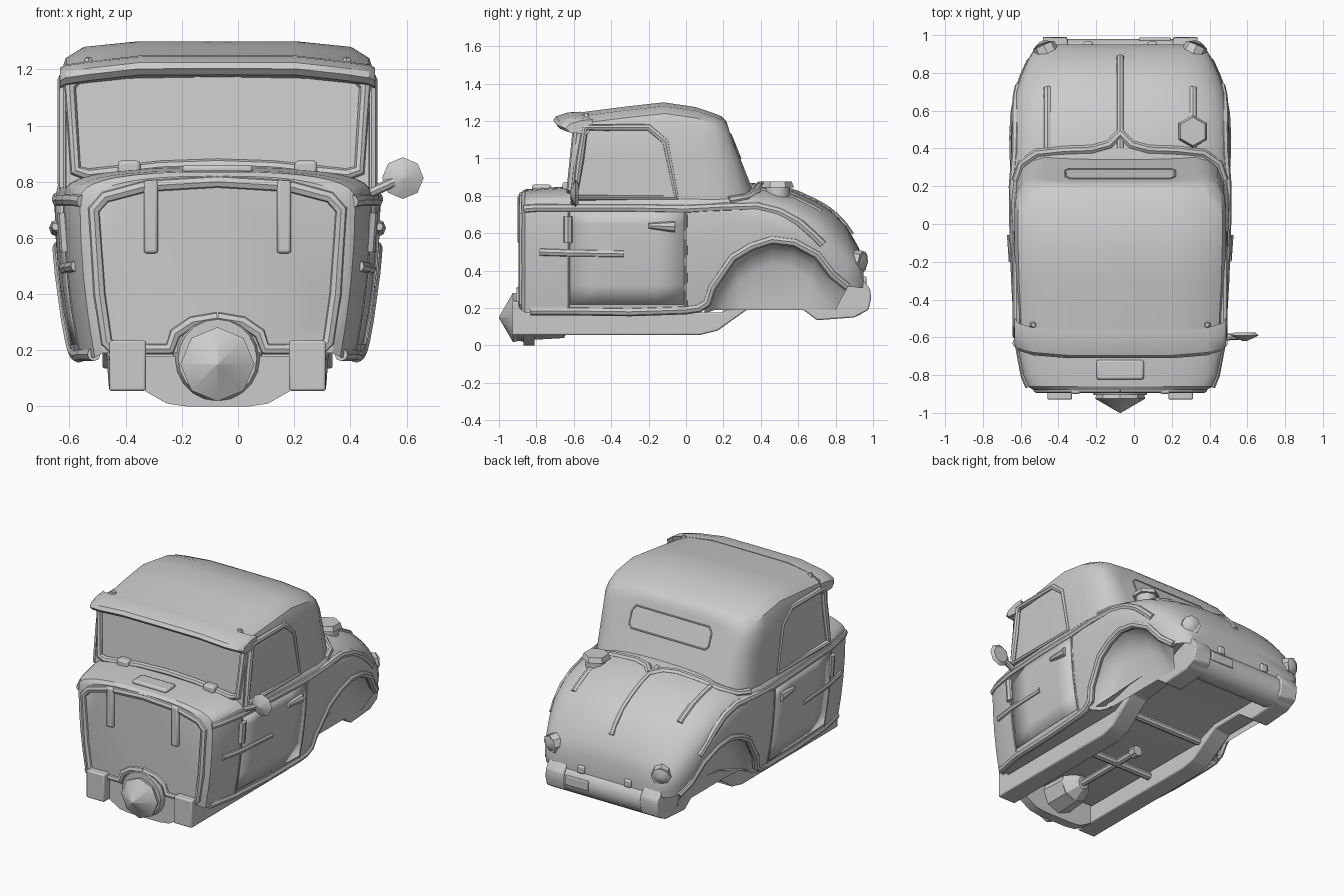
import bpy, bmesh, math
from mathutils import Vector

if "Cube" in bpy.data.objects:
    bpy.data.objects.remove(bpy.data.objects["Cube"])

CX = -0.073  # body centre line (the lone mirror offsets the bounds)


def finish(name, me, mirror=True, solid=0, bevel=0):
    bm = bmesh.new()
    bm.from_mesh(me)
    bmesh.ops.recalc_face_normals(bm, faces=bm.faces)
    bm.to_mesh(me)
    bm.free()
    ob = bpy.data.objects.new(name, me)
    bpy.context.collection.objects.link(ob)
    ob.location.x = CX
    if bevel:
        m = ob.modifiers.new("Bevel", 'BEVEL')
        m.width, m.segments = bevel, 2
    if solid:
        ob.modifiers.new("Solidify", 'SOLIDIFY').thickness = solid
    if mirror:
        m = ob.modifiers.new("Mirror", 'MIRROR')
        m.use_clip = True
    return ob


def build(name, verts, faces, **kw):
    me = bpy.data.meshes.new(name)
    me.from_pydata(verts, [], faces)
    return finish(name, me, **kw)


def loft(name, rows, cap0=None, cap1=None, **kw):
    n = len(rows[0])
    verts = [p for r in rows for p in r]
    faces = [(i*n+j, i*n+j+1, (i+1)*n+j+1, (i+1)*n+j)
             for i in range(len(rows)-1) for j in range(n-1)]
    for cap, base in ((cap0, 0), (cap1, (len(rows)-1)*n)):
        if cap:
            verts.append(cap)
            faces.append([base+j for j in range(n)] + [len(verts)-1])
    return build(name, verts, faces, **kw)


def prism(name, pts, x0, x1, shift=lambda y: 0, **kw):
    n = len(pts)
    verts = [(x+shift(y), y, z) for x in (x0, x1) for y, z in pts]
    faces = [list(range(n)), list(range(2*n-1, n-1, -1))]
    faces += [(j, (j+1) % n, n+(j+1) % n, n+j) for j in range(n)]
    return build(name, verts, faces, **kw)


def box(name, c, s, **kw):
    pts = [(c[1]+a*s[1]/2, c[2]+b*s[2]/2) for a, b in ((-1, -1), (1, -1), (1, 1), (-1, 1))]
    return prism(name, pts, c[0]-s[0]/2, c[0]+s[0]/2, **kw)


def cyl(name, p, q, r1, r2=None, sides=12, **kw):
    p, q = Vector(p), Vector(q)
    d = q-p
    bm = bmesh.new()
    bmesh.ops.create_cone(bm, cap_ends=True, segments=sides, radius1=r1,
                          radius2=r1 if r2 is None else r2, depth=d.length)
    bmesh.ops.rotate(bm, verts=bm.verts, matrix=d.to_track_quat('Z', 'Y').to_matrix())
    bmesh.ops.translate(bm, verts=bm.verts, vec=(p+q)/2)
    me = bpy.data.meshes.new(name)
    bm.to_mesh(me)
    bm.free()
    return finish(name, me, **kw)


def tube(name, pts, r, cyclic=False, **kw):
    cu = bpy.data.curves.new(name, 'CURVE')
    cu.dimensions, cu.fill_mode, cu.use_fill_caps = '3D', 'FULL', True
    cu.bevel_depth, cu.bevel_resolution = r, 2
    sp = cu.splines.new('POLY')
    sp.points.add(len(pts)-1)
    for a, b in zip(sp.points, pts):
        a.co = (*b, 1)
    sp.use_cyclic_u = cyclic
    tmp = bpy.data.objects.new("tmp", cu)
    me = bpy.data.meshes.new_from_object(tmp)
    bpy.data.objects.remove(tmp)
    return finish(name, me, **kw)


# Body stations: y, half width, top z, shoulder z, lower edge z (follows wheel arch)
ST = [(-.88, .455, .82, .70, .19), (-.86, .49, .835, .73, .175), (-.80, .515, .84, .745, .17),
      (-.64, .545, .85, .75, .17), (-.3, .565, .86, .75, .165), (0, .575, .86, .74, .18),
      (.10, .58, .86, .73, .19), (.14, .58, .865, .72, .31), (.25, .58, .87, .70, .47),
      (.35, .58, .87, .68, .53), (.46, .58, .855, .65, .565), (.58, .575, .825, .61, .55),
      (.70, .56, .77, .55, .485), (.78, .543, .72, .47, .38), (.86, .515, .635, .40, .315),
      (.92, .48, .53, .38, .31), (.95, .43, .45, .36, .31)]
N = 2.7


def at(y):
    for a, b in zip(ST, ST[1:]):
        if y <= b[0]:
            t = max(0, (y-a[0])/(b[0]-a[0]))
            return [u+(v-u)*t for u, v in zip(a, b)]
    return ST[-1]


def side_x(y, z):
    _, w, zt, zs, _ = at(y)
    low = 1-.11*(max(0, .74-min(z, zs))/.57)**2
    if z > zs:
        return w*low*max(0, 1-min(1, (z-zs)/(zt-zs))**N)**(1/N)
    return w*low


def top_z(x, y):
    _, w, zt, zs, _ = at(y)
    w = side_x(y, zs)
    return zs+(zt-zs)*max(0, 1-min(1, abs(x)/w)**N)**(1/N)


def on_side(pts, out=0):
    return [(side_x(y, z)+out, y, z) for y, z in pts]


def section(s):
    y, w, zt, zs, zb = s
    row = [(side_x(y, zb+(zs-zb)*i/4), y, zb+(zs-zb)*i/4) for i in range(4)]
    w = side_x(y, zs)
    for i in range(10):
        t = math.pi/2*i/9
        row.append((w*max(0, math.cos(t))**(2/N) if i < 9 else 0, y, zs+(zt-zs)*math.sin(t)**(2/N)))
    return row


loft("lower_body", [section(s) for s in ST], (0, -.88, .19), (0, .95, .31))

# Cab: base y, top y, half width, top z
rows = []
for yb, yt, w, zt in ((-.62, -.575, .54, 1.245), (-.3, -.3, .555, 1.28), (-.05, -.12, .56, 1.30),
                      (.13, .05, .56, 1.275), (.22, .14, .55, 1.245), (.31, .19, .515, 1.225),
                      (.36, .215, .46, 1.20), (.385, .225, .40, 1.165)):
    prof = ((w, .76), (w, 1.0), (w, zt-.12), (w*.965, zt-.06), (w*.85, zt-.02), (w*.5, zt), (0, zt))
    rows.append([(x, yb+(yt-yb)*(z-.76)/(zt-.76), z) for x, z in prof])
loft("cab_and_roof", rows, (0, -.62, .76), (0, .385, .76))

# Visor above the windscreen
visor = ((-.565, 1.247), (-.63, 1.243), (-.695, 1.222), (-.71, 1.20), (-.69, 1.178), (-.59, 1.17), (-.565, 1.247))
loft("sun_visor", [[(x, y+dy, z+dz) for y, z in visor] for x, dy, dz in
                   ((0, 0, .003), (.28, 0, .002), (.46, .015, -.018), (.54, .04, -.03), (.56, .07, -.04))],
     None, (.56, -.53, 1.17))

# Window frames
tube("windscreen_frame", [(x, -.622+(z-.78)*.1, z) for x, z in
     ((0, .86), (.2, .853), (.46, .825), (.505, .84), (.525, 1.14), (.49, 1.18), (.3, 1.19), (0, 1.195))], .022)
tube("side_window_frame", [(.548, y, z) for y, z in
     ((-.595, .79), (-.565, 1.0), (-.54, 1.165), (-.2, 1.165), (-.11, 1.09), (-.05, .79))], .021, cyclic=True)
rw = [(.27, 1.0), (.29, 1.02), (.29, 1.10), (.265, 1.13)]
rw = rw + [(-x, z) for x, z in rw[::-1]]
rear_y = lambda z: .385-.16*(z-.76)/.405+.001
build("rear_window", [(x, rear_y(z), z) for x, z in rw], [list(range(8))], mirror=False)
tube("rear_window_rim", [(x, rear_y(z), z) for x, z in rw], .005, cyclic=True, mirror=False)

# Doors and side trim
loft("door_panel", [on_side([(y, z) for z in (.22, .32, .42, .54, .65, .715)], .004)
                    for y in (-.62, -.46, -.3, -.15, -.01)], solid=.01)
tube("belt_moulding", on_side([(-.86, .73), (-.8, .735), (-.64, .735), (-.3, .735), (0, .73), (.2, .74),
     (.38, .745), (.5, .715), (.6, .66), (.68, .59), (.73, .54)], -.011), .024)
arch = [(s[0], s[4]) for s in ST[6:15]]
tube("sill_and_arch_trim", on_side([(-.83, .185), (-.64, .185), (-.3, .18), (0, .19), (.07, .2), (.115, .23)]
                                   + arch[1:], -.01), .024)
for y in (-.63, 0):
    tube("door_seam", on_side([(y, z) for z in (.2, .35, .5, .65, .75)], -.003), .008)
cyl("door_hinge", (.535, -.63, .55), (.545, -.63, .69), .026, sides=8)
cyl("door_handle", (.568, -.06, .635), (.576, -.2, .64), .032, .014, sides=8)
tube("side_spear", on_side([(-.78, .5), (-.7, .497), (-.62, .495), (-.5, .493), (-.33, .49)], -.008), .022)

# Recessed rear wheel wells
loft("wheel_well", [[(side_x(y, z), y, z), (min(.51, side_x(y, z)-.01), y, z-.015),
                     (.45, .47+(y-.47)*.93, max(.18, z-.06)), (.42, .47+(y-.47)*.85, max(.19, z-.13)),
                     (.41, .47+(y-.47)*.8, .19)] for y, z in arch])

# Chassis
rail = [(-.93, .235), (-.86, .235), (-.85, .175), (.19, .175), (.36, .25), (.7, .26), (.82, .325), (.94, .36),
        (.985, .30), (.99, .25), (.975, .19), (.9, .15), (.7, .135), (.58, .225), (.36, .215), (.17, .08),
        (.07, .055), (-.93, .055)]
prism("chassis_rail", rail, .255, .385, shift=lambda y: .025*min(1, max(0, (y-.1)/.5)), bevel=.008)
cyl("rear_roll", (-.40, .88, .25), (.40, .88, .25), .1, sides=24, mirror=False)
loft("floor_pan", [[(0, y, z), (x, y, z)] for x, y, z in
                   ((.41, -.86, .19), (.47, -.6, .19), (.49, .1, .19), (.42, .36, .27), (.41, .6, .29), (.39, .93, .32))])
for y, z in ((-.25, .14), (.22, .18)):
    cyl("crossmember", (-.3, y, z), (.3, y, z), .025, sides=8, mirror=False)
belly = [(-.34, .18), (-.31, .09), (-.25, .05), (-.18, .01), (-.11, 0)]
pts = belly + [(-x, z) for x, z in belly[::-1]]
build("front_crossmember", [(x, y, z) for y in (-.87, -.81) for x, z in pts],
      [list(range(10)), list(range(19, 9, -1))] + [(j, (j+1) % 10, 10+(j+1) % 10, 10+j) for j in range(10)],
      mirror=False)
cyl("gear_housing", (0, -.82, .15), (0, -.65, .15), .12, .11, sides=8, mirror=False)
cyl("gear_housing_neck", (0, -.65, .15), (0, -.57, .14), .11, .04, sides=8, mirror=False)
cyl("drive_shaft", (0, -.6, .14), (0, -.08, .14), .022, sides=8, mirror=False)
cyl("shaft_joint", (0, -.1, .14), (0, -.05, .14), .035, sides=8, mirror=False)

# Nose: backing dome, faceted cone, face trim and ribs
cyl("nose_backing", (0, -.84, .17), (0, -.905, .17), .16, .14, sides=20, mirror=False)
cyl("nose_base", (0, -.89, .15), (0, -.925, .15), .125, .132, sides=8, mirror=False)
cyl("nose_cone", (0, -.925, .15), (0, -1.0, .15), .132, .003, sides=8, mirror=False)
tube("front_face_trim", [(x, -.872, z) for x, z in ((0, .80), (.25, .785), (.40, .745), (.44, .70), (.42, .4),
     (.395, .23), (.37, .205), (.17, .205), (.15, .26), (.09, .30), (0, .315))], .024)
box("front_rib", (.237, -.885, .675), (.05, .03, .26), bevel=.01)

# Cowl, roof and tail fittings
box("cowl_vent", (0, -.772, .845), (.25, .105, .03), mirror=False, bevel=.012)
box("windscreen_hinge", (.315, -.63, .845), (.08, .06, .06), bevel=.012)
cyl("roof_stud", (.46, -.53, 1.2), (.46, -.535, 1.242), .03, .012, sides=6)
cyl("filler_neck", (.385, .49, .78), (.385, .49, .85), .065, sides=12, mirror=False)
cyl("filler_cap", (.385, .49, .845), (.385, .49, .877), .087, .075, sides=6, mirror=False)
ys = [.40+.04*i for i in range(12)]
tube("tail_centre_ridge", [(0, y, top_z(0, y)-.012) for y in ys + [.88]], .022, mirror=False)
tube("tail_side_ridge", [(.385, y, top_z(.385, y)-.012) for y in ys[:9]], .022)
tube("cab_base_moulding", [(x, y, top_z(x, y)-.008) for x, y in
     ((.55, .23), (.52, .32), (.44, .375), (.3, .39), (.15, .395), (.06, .42), (0, .48))], .024)
cyl("tail_lamp", (.37, .87, .45), (.405, .945, .445), .066, .06, sides=8)
cyl("tail_lamp_lens", (.405, .945, .445), (.412, .965, .44), .06, .02, sides=8)
box("roll_bracket", (.17, .93, .345), (.05, .07, .05), bevel=.008)
box("rear_plate", (.185, .972, .26), (.17, .03, .06), mirror=False, bevel=.005)

# Single wing mirror on the right side
cyl("mirror_arm", (.53, -.6, .755), (.63, -.595, .80), .018, sides=8, mirror=False)
cyl("mirror_shell", (.66, -.575, .813), (.66, -.59, .813), .055, .074, sides=8, mirror=False)
cyl("mirror_cone", (.66, -.59, .813), (.66, -.62, .813), .074, .01, sides=8, mirror=False)

for ob in bpy.context.collection.objects:
    ob.select_set(True)
    bpy.context.view_layer.objects.active = ob
bpy.ops.object.shade_smooth_by_angle(angle=math.radians(32))
